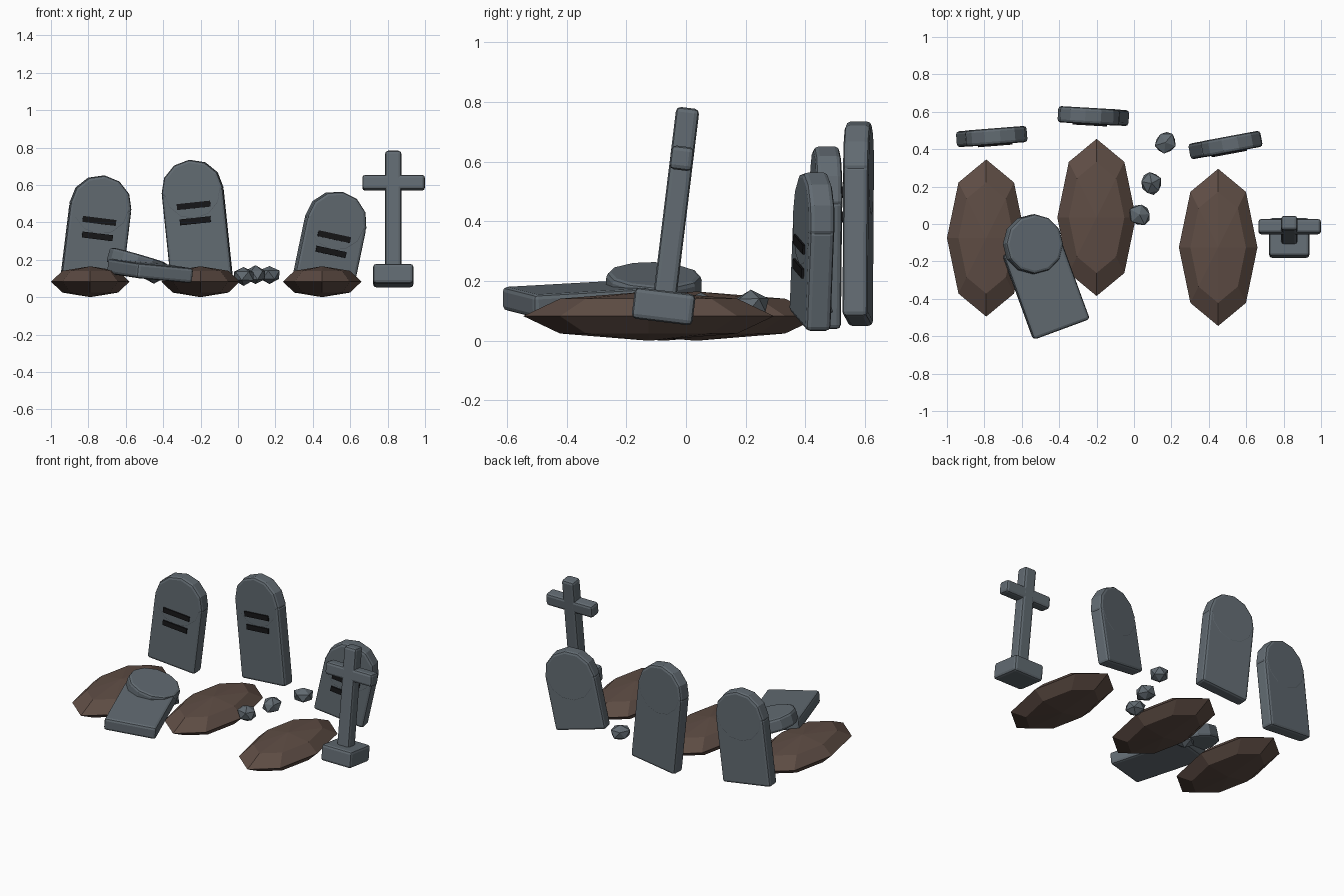
import bpy, math, random
from mathutils import Matrix, Vector

if "Cube" in bpy.data.objects:
    bpy.data.objects.remove(bpy.data.objects["Cube"])

random.seed(4)
rad = math.radians


def material(name, rgb):
    m = bpy.data.materials.new(name)
    m.diffuse_color = (*rgb, 1)
    m.use_nodes = True
    m.node_tree.nodes["Principled BSDF"].inputs["Base Color"].default_value = m.diffuse_color
    return m


STONE = material("grey stone", (0.122, 0.147, 0.168))
DIRT = material("brown earth", (0.112, 0.073, 0.058))
DARK = material("dark engraving", (0.008, 0.008, 0.009))


def finish(name, mat, matrix, bevel=0.0):
    ob = bpy.context.object
    ob.name = name
    ob.data.materials.append(mat)
    ob.matrix_world = matrix
    if bevel:
        b = ob.modifiers.new("bevel", 'BEVEL')
        b.width = bevel
        b.segments = 2
        b.limit_method = 'ANGLE'
        b.angle_limit = rad(40)
    return ob


def box(name, size, frame, centre=(0, 0, 0), mat=STONE, bevel=0.016):
    bpy.ops.mesh.primitive_cube_add(size=1)
    bpy.context.object.data.transform(Matrix.Diagonal((*size, 1)))
    return finish(name, mat, frame @ Matrix.Translation(centre), bevel)


def disc(name, radius, depth, matrix):
    bpy.ops.mesh.primitive_cylinder_add(vertices=12, radius=radius, depth=depth)
    return finish(name, STONE, matrix, 0.016)


def frame(loc, yaw=0, tilt_x=0, tilt_y=0):
    return (Matrix.Translation(loc) @ Matrix.Rotation(rad(yaw), 4, 'Z')
            @ Matrix.Rotation(rad(tilt_x), 4, 'X') @ Matrix.Rotation(rad(tilt_y), 4, 'Y'))


W, D = 0.33, 0.085

# Three graves: mound plus a leaning round-topped headstone
# mound x, mound y, stone base x, base z, body height, yaw, lean
graves = [(-0.79, -0.075, -0.788, 0.057, 0.433, 4.5, 7),
          (-0.20, 0.035, -0.19, 0.065, 0.508, -3.3, -6),
          (0.45, -0.125, 0.452, 0.064, 0.345, 10.5, 12)]
for i, (mx, my, sx, sz, h, yaw, lean) in enumerate(graves, 1):
    bpy.ops.mesh.primitive_uv_sphere_add(segments=8, ring_count=4, radius=1)
    bpy.context.object.data.transform(Matrix.Diagonal((0.21, 0.42, 0.0825, 1)))
    finish(f"grave_mound_{i}", DIRT, Matrix.Translation((mx, my, 0.0825)))

    f = frame((sx, my + 0.54, sz), yaw, 0, lean)
    box(f"headstone_body_{i}", (W, D, h), f, (0, 0, h / 2))
    disc(f"headstone_arch_{i}", W / 2, D + 0.002,
         f @ Matrix.Translation((0, 0, h)) @ Matrix.Rotation(rad(90), 4, 'X'))
    # engraved bars
    for j, (drop, length) in enumerate([(0.08, 0.18), (0.163, 0.165)]):
        box(f"engraved_bar_{i}_{j + 1}", (length, 0.009, 0.032), f,
            (0, -D / 2 - 0.004, h - drop), DARK, 0)

# Fallen headstone: slab and its broken-off round top
box("fallen_slab", (0.32, 0.48, 0.08), frame((-0.47, -0.338, 0.14), 20, 3, 5))
disc("fallen_arch", 0.16, 0.085, frame((-0.54, -0.108, 0.183), 0, -2, 16))

# Cross marker leaning back
c = frame((0.83, -0.075, 0.115), 0, -7)
box("cross_base", (0.215, 0.205, 0.105), c)
box("cross_post", (0.087, 0.078, 0.67), c, (0, 0, 0.335))
box("cross_arm", (0.335, 0.077, 0.08), c, (0.002, 0, 0.5))

# Loose rubble
rubble = [(0.168, 0.436, 0.118), (0.094, 0.217, 0.118),
          (0.03, 0.05, 0.113), (-0.45, -0.07, 0.125)]
for i, p in enumerate(rubble, 1):
    bpy.ops.mesh.primitive_ico_sphere_add(subdivisions=1, radius=1)
    me = bpy.context.object.data
    for v in me.vertices:
        v.co *= random.uniform(0.92, 1.08)
    me.transform(Matrix.Diagonal((0.066, 0.06, 0.05, 1)))
    finish(f"rubble_{i}", STONE, frame(p, 50 * i), 0)
